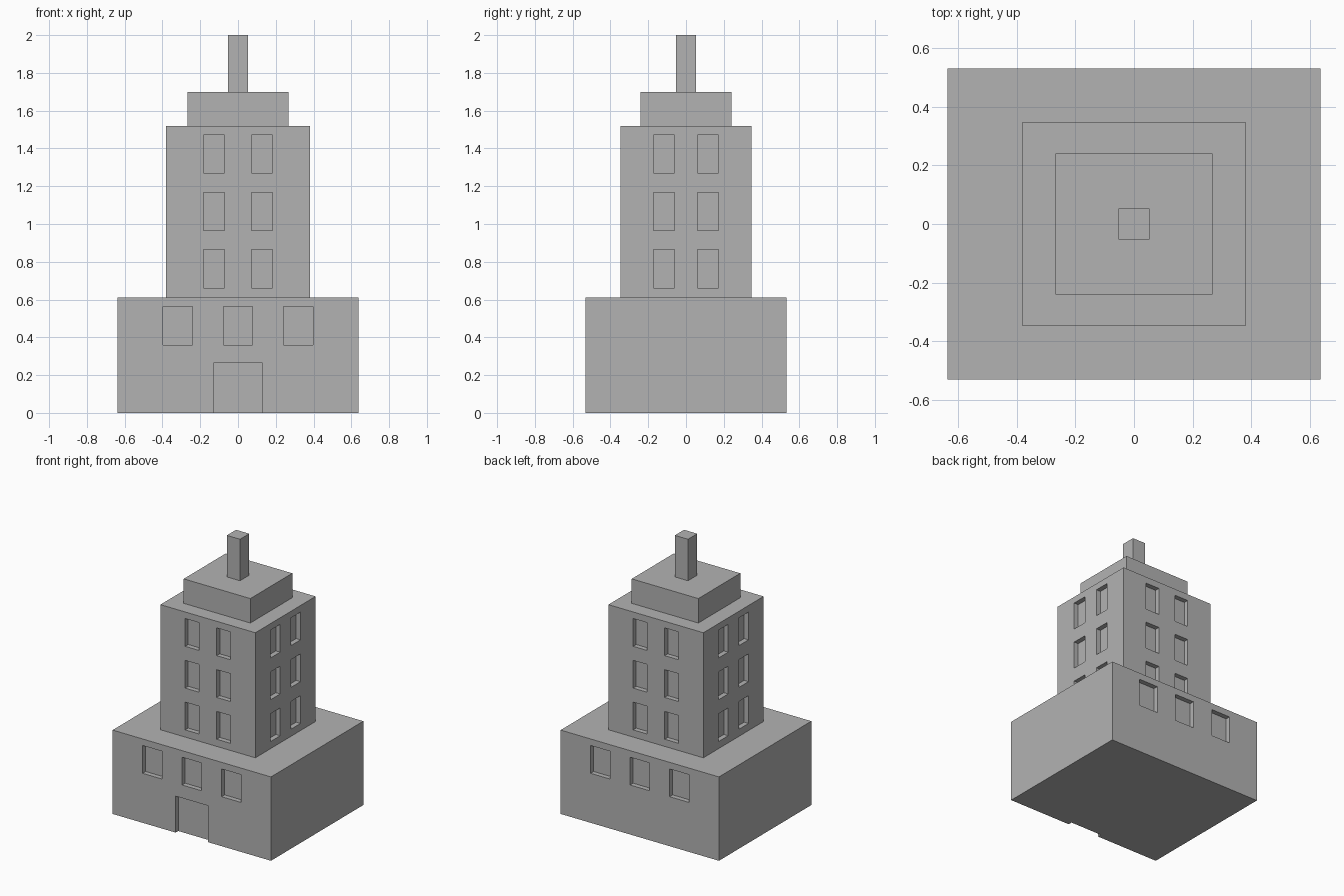
import bpy
import bmesh
from mathutils import Matrix, Vector

if "Cube" in bpy.data.objects:
    bpy.data.objects.remove(bpy.data.objects["Cube"], do_unlink=True)

# Single stone colour
stone = bpy.data.materials.new("stone_grey")
stone.use_nodes = True
GREY = (0.45, 0.45, 0.45, 1)
stone.diffuse_color = GREY
stone.node_tree.nodes["Principled BSDF"].inputs["Base Color"].default_value = GREY


def boxes(name, bounds):
    """One object made of boxes, each given as (low corner, high corner)."""
    bm = bmesh.new()
    for low, high in bounds:
        low, high = Vector(low), Vector(high)
        size = Matrix.Diagonal((high - low).to_4d())
        bmesh.ops.create_cube(bm, size=1, matrix=Matrix.Translation((low + high) / 2) @ size)
    mesh = bpy.data.meshes.new(name)
    bm.to_mesh(mesh)
    bm.free()
    mesh.materials.append(stone)
    obj = bpy.data.objects.new(name, mesh)
    bpy.context.collection.objects.link(obj)
    return obj


def block(name, half_x, half_y, bottom, top):
    return boxes(name, [((-half_x, -half_y, bottom), (half_x, half_y, top))])


def recess(axis, wall, along, half_width, bottom, top, depth):
    """Bounds of a cutter sunk into the wall at a signed distance on the axis."""
    sign = 1 if wall > 0 else -1
    across = sorted((wall - sign * depth, wall + sign * depth))
    low, high = [0, 0, bottom], [0, 0, top]
    low[axis], high[axis] = across
    low[1 - axis], high[1 - axis] = along - half_width, along + half_width
    return low, high


def carve(obj, bounds):
    cutter = boxes(obj.name + "_cutter", bounds)
    cutter.hide_render = True
    mod = obj.modifiers.new("openings", "BOOLEAN")
    mod.operation = "DIFFERENCE"
    mod.solver = "EXACT"
    mod.object = cutter
    bpy.context.view_layer.objects.active = obj
    bpy.ops.object.modifier_apply(modifier=mod.name)
    bpy.data.objects.remove(cutter, do_unlink=True)


# Wide base: doorway in front, three windows in front and back
BASE_X, BASE_Y, BASE_TOP = 0.637, 0.531, 0.61
base = block("base", BASE_X, BASE_Y, 0, BASE_TOP)
openings = [recess(1, -BASE_Y, 0, 0.13, -0.1, 0.265, 0.03)]
for side in (-1, 1):
    for x in (-0.318, 0, 0.318):
        openings.append(recess(1, side * BASE_Y, x, 0.078, 0.36, 0.562, 0.035))
carve(base, openings)

# Tower: two columns and three rows of windows on each of the four sides
TOWER_X, TOWER_Y, TOWER_TOP = 0.382, 0.346, 1.52
tower = block("tower", TOWER_X, TOWER_Y, BASE_TOP, TOWER_TOP)
openings = []
for side in (-1, 1):
    for column in (-1, 1):
        for row in range(3):
            z = 0.662 + row * 0.304
            openings.append(recess(1, side * TOWER_Y, column * 0.127, 0.056, z, z + 0.202, 0.035))
            openings.append(recess(0, side * TOWER_X, column * 0.117, 0.056, z, z + 0.202, 0.035))
carve(tower, openings)

# Stepped roof and mast
block("roof_step", 0.268, 0.241, TOWER_TOP, 1.698)
block("mast", 0.053, 0.053, 1.698, 2)
